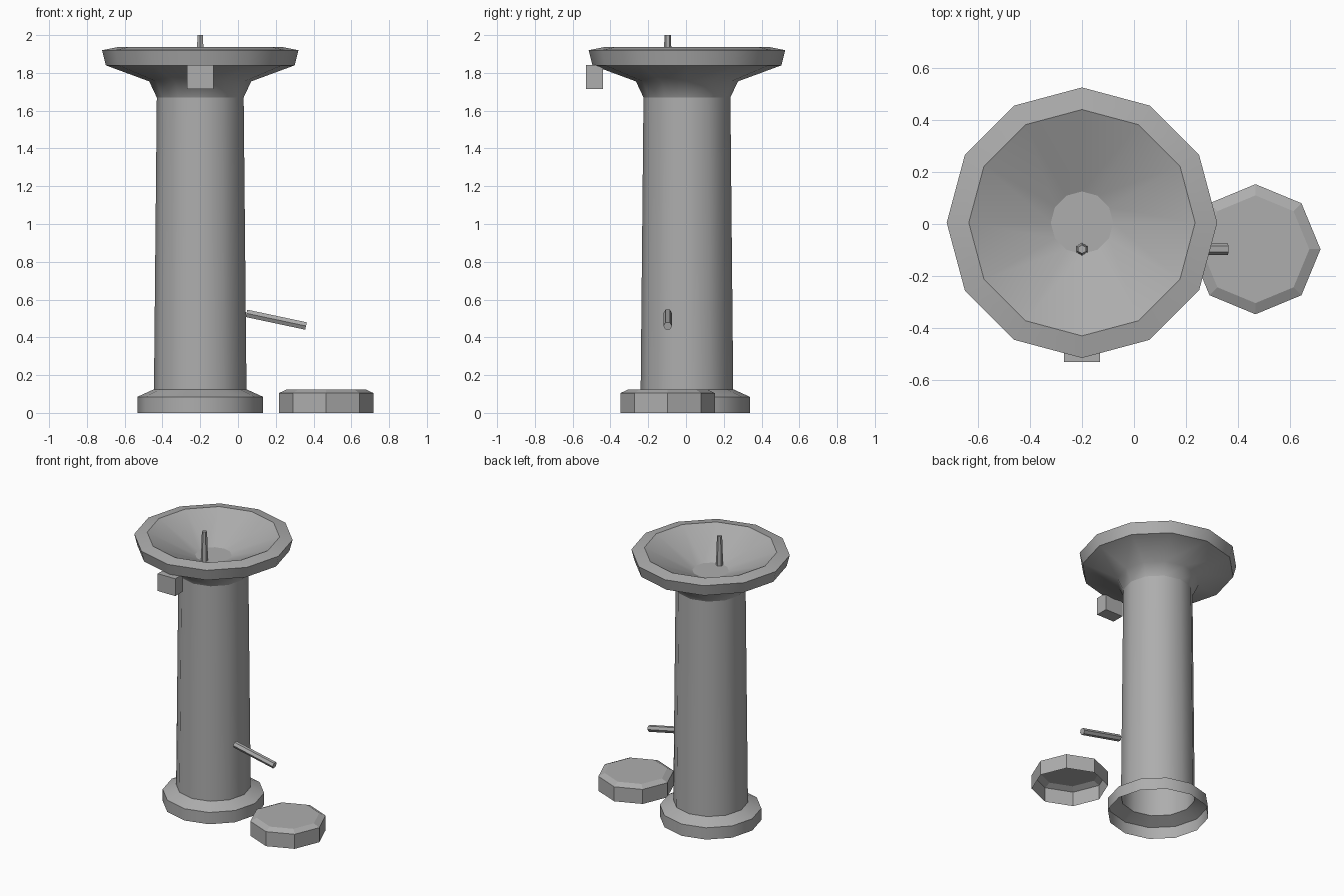
import bpy, bmesh, math
from mathutils import Vector

if "Cube" in bpy.data.objects:
    bpy.data.objects.remove(bpy.data.objects["Cube"])

GREY = (0.42, 0.42, 0.42, 1)
mat = bpy.data.materials.new("stone grey")
mat.use_nodes = True
mat.diffuse_color = GREY
mat.node_tree.nodes["Principled BSDF"].inputs["Base Color"].default_value = GREY


def finish(bm, name, location):
    mesh = bpy.data.meshes.new(name)
    bm.to_mesh(mesh)
    bm.free()
    mesh.materials.append(mat)
    obj = bpy.data.objects.new(name, mesh)
    obj.location = location
    bpy.context.collection.objects.link(obj)
    return obj


def lathe(name, profile, sides, location, sharp=(), smooth=True, caps=(False, False), turn=0.0):
    """Spin (radius, height) points round z; rings listed in sharp stay creased."""
    bm = bmesh.new()
    rings = []
    for r, z in profile:
        angles = [turn + math.tau * i / sides for i in range(sides)]
        rings.append([bm.verts.new((r * math.cos(a), r * math.sin(a), z)) for a in angles])
    for low, high in zip(rings, rings[1:]):
        for i in range(sides):
            j = (i + 1) % sides
            bm.faces.new((low[i], low[j], high[j], high[i])).smooth = smooth
    if caps[0]:
        bm.faces.new(rings[0][::-1])
    if caps[1]:
        bm.faces.new(rings[-1])
    for k in sharp:
        for i in range(sides):
            edge = bm.edges.get((rings[k][i], rings[k][(i + 1) % sides]))
            edge.smooth = False
    return finish(bm, name, location)


AXIS = (-0.2, 0.005, 0)

# Pedestal: hollow foot with a chamfer, tapered column
lathe("base", [(0.333, 0), (0.333, 0.085), (0.245, 0.125)], 12, AXIS, sharp=[1])
lathe("column", [(0.245, 0.125), (0.23, 1.67)], 12, AXIS)

# Basin: flared underside, rim and sunken bowl
lathe("basin", [(0.23, 1.67), (0.27, 1.755), (0.5, 1.84), (0.52, 1.92),
                (0.435, 1.937), (0.12, 1.79)], 12, AXIS,
      sharp=[2, 3, 4, 5], caps=(False, True))

# Water spout standing in the bowl
lathe("spout", [(0.024, 1.785), (0.017, 2.0)], 6, (-0.2, -0.097, 0),
      smooth=False, caps=(False, True), turn=math.pi / 2)

# Octagonal step beside the pedestal, open underneath
lathe("step", [(0.25, 0), (0.25, 0.105), (0.207, 0.125)], 8, (0.467, -0.097, 0),
      smooth=False, caps=(False, True))

# Foot pedal rod sloping down from the column
start, end = Vector((0.045, -0.097, 0.527)), Vector((0.36, -0.097, 0.46))
rod = lathe("pedal", [(0.023, 0), (0.023, (end - start).length)], 6, start,
            smooth=False, caps=(True, True), turn=math.pi / 2)
rod.rotation_euler = (0, math.atan2(end.x - start.x, end.z - start.z), 0)

# Push button block under the front of the rim
bm = bmesh.new()
bmesh.ops.create_cube(bm, size=1)
bmesh.ops.scale(bm, vec=(0.14, 0.09, 0.125), verts=bm.verts)
finish(bm, "button", (-0.2, -0.485, 1.778))
